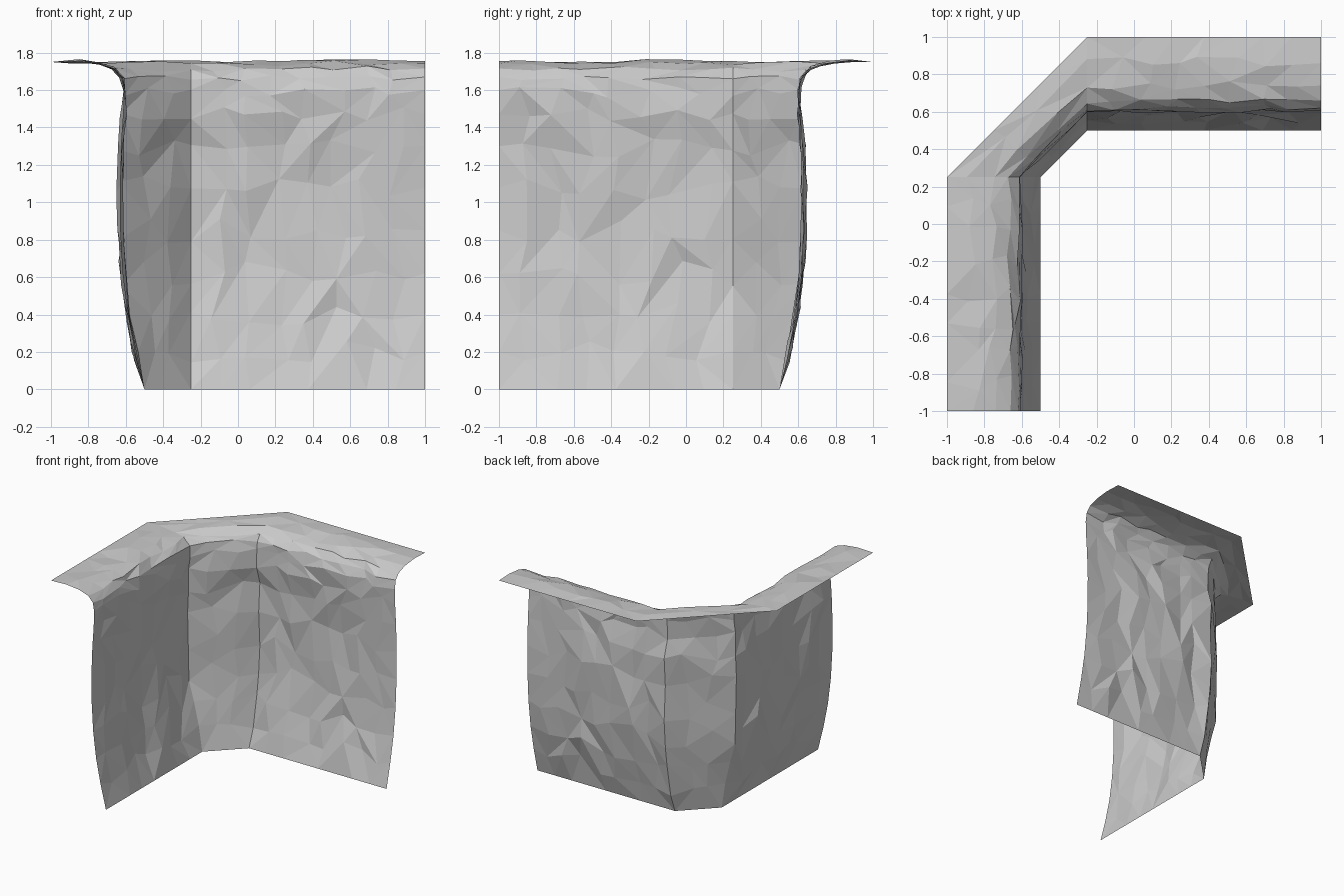
import bpy, bmesh, random
from math import hypot

if "Cube" in bpy.data.objects:
    bpy.data.objects.remove(bpy.data.objects["Cube"])

random.seed(7)

# Cliff cross-section: (offset away from the foot line, height)
PROFILE = [(0, 0), (.05, .2), (.09, .4), (.117, .62), (.13, .85), (.132, 1.08),
           (.124, 1.3), (.112, 1.47), (.107, 1.6), (.12, 1.67), (.16, 1.715),
           (.24, 1.742), (.36, 1.755), (.5, 1.75)]
# Columns in each leg of the path: left wall, chamfered corner, back wall
LEGS = [8, 3, 8]


def path_point(t, d):
    """Point on the plan path, t in 0..3, pushed outwards by d."""
    pts = [(-.5 - d, -1), (-.5 - d, .25), (-.25, .5 + d), (1, .5 + d)]
    i = min(int(t), 2)
    f = t - i
    (ax, ay), (bx, by) = pts[i], pts[i + 1]
    return ax + (bx - ax) * f, ay + (by - ay) * f


def profile_point(s):
    """Position and normal of the cross-section at fractional index s."""
    i = min(int(s), len(PROFILE) - 2)
    f = s - i
    a, b = PROFILE[i], PROFILE[i + 1]
    dx, dz = b[0] - a[0], b[1] - a[1]
    n = hypot(dx, dz)
    return a[0] + dx * f, a[1] + dz * f, dz / n, -dx / n


# Path parameters; whole numbers are the hard corner columns
columns = [(leg + k / n, 1 / n, k == 0)
           for leg, n in enumerate(LEGS) for k in range(n)] + [(3, 0, True)]

bm = bmesh.new()
grid = []
last = len(PROFILE) - 1
for ci, (t, step, corner) in enumerate(columns):
    end = ci in (0, len(columns) - 1)
    col = []
    for s in range(last + 1):
        border = s in (0, last)
        tt, ss, push = t, s, 0
        if not end and not border:
            if not corner:
                tt += random.uniform(-.33, .33) * step
            ss += random.uniform(-.3, .3)
            push = random.uniform(-.02, .02) * (.6 if s > 7 else 1)
        d, z, nx, nz = profile_point(ss)
        x, y = path_point(tt, d + push * nx)
        col.append(bm.verts.new((x, y, z + push * nz)))
    grid.append(col)

# Facets with randomly turned diagonals
for a, b in zip(grid, grid[1:]):
    for j in range(last):
        p, q, r, s = a[j], b[j], b[j + 1], a[j + 1]
        tris = ((p, q, r), (p, r, s)) if random.random() < .5 else ((p, q, s), (q, r, s))
        for tri in tris:
            bm.faces.new(tri)

bm.normal_update()
# Turn the surface so the lip faces upwards
if sum(f.normal.z for f in bm.faces) < 0:
    bmesh.ops.reverse_faces(bm, faces=bm.faces[:])

mesh = bpy.data.meshes.new("cliff_corner")
bm.to_mesh(mesh)
bm.free()
cliff = bpy.data.objects.new("cliff_corner", mesh)
bpy.context.collection.objects.link(cliff)
